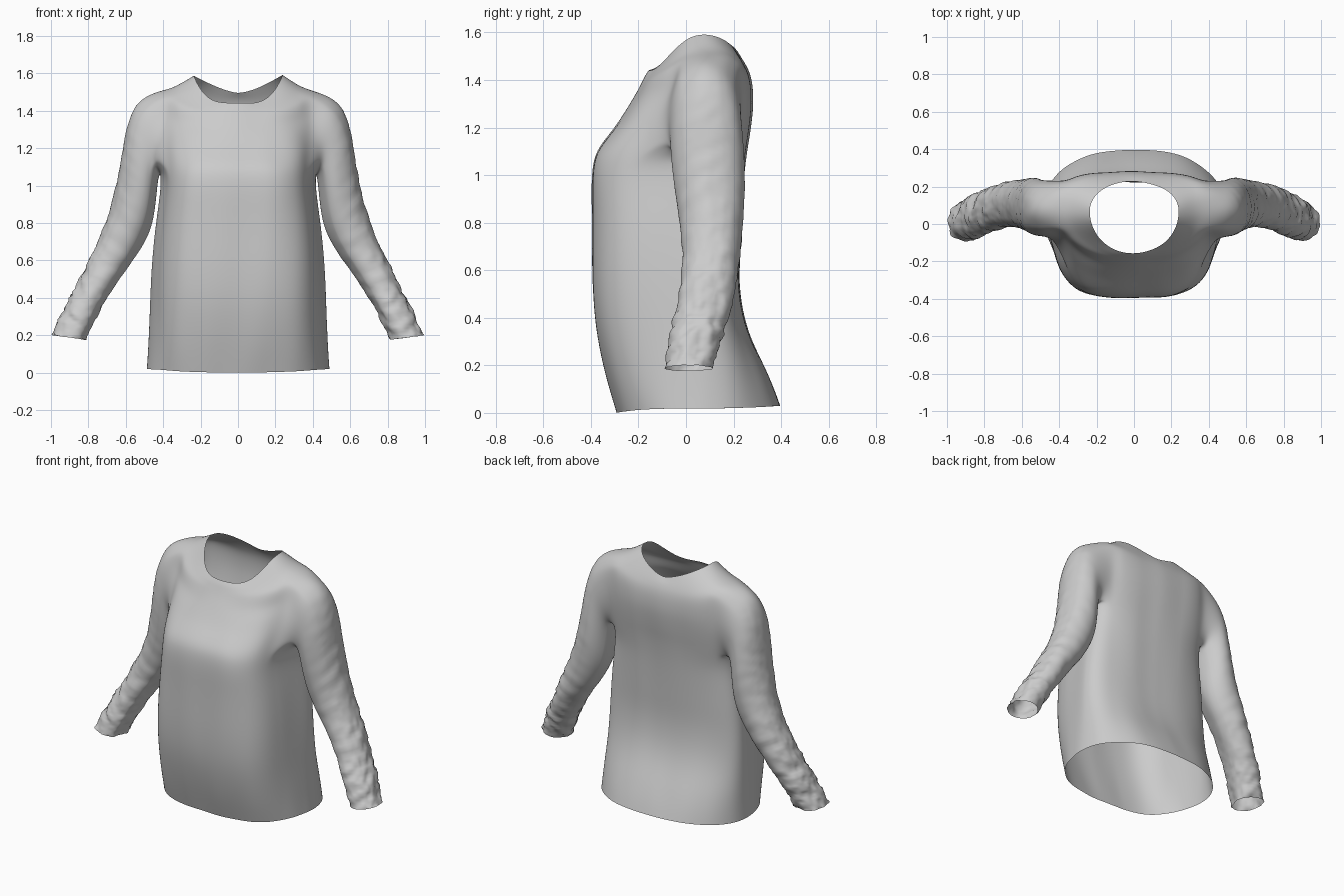
import bpy, bmesh, math
from mathutils import Vector, noise

if "Cube" in bpy.data.objects:
    bpy.data.objects.remove(bpy.data.objects["Cube"])

COLS = 24          # columns on half the body, front centre to back centre
ARM = (9, 17)      # columns cut out for the armhole

# Lower body rings: z, half width, front y, back y
lower = [
    (0.00, 0.492, -0.290, 0.397), (0.10, 0.485, -0.320, 0.372),
    (0.20, 0.479, -0.347, 0.330), (0.32, 0.473, -0.373, 0.272),
    (0.44, 0.469, -0.389, 0.236), (0.58, 0.462, -0.395, 0.222),
    (0.72, 0.450, -0.394, 0.227), (0.86, 0.432, -0.394, 0.233),
    (0.98, 0.415, -0.396, 0.240),
]
# Chest to neckline rings: front z, side z, back z, half width, front y, back y, side y
upper = [
    (1.08, 1.07, 1.09, 0.415, -0.386, 0.252, 0.07),
    (1.14, 1.15, 1.16, 0.420, -0.345, 0.264, 0.08),
    (1.20, 1.23, 1.23, 0.425, -0.298, 0.274, 0.09),
    (1.26, 1.31, 1.29, 0.430, -0.260, 0.280, 0.09),
    (1.31, 1.39, 1.34, 0.432, -0.230, 0.280, 0.09),
    (1.35, 1.46, 1.385, 0.428, -0.206, 0.276, 0.09),
    (1.38, 1.505, 1.42, 0.410, -0.190, 0.268, 0.09),
    (1.40, 1.520, 1.445, 0.355, -0.180, 0.258, 0.09),
    (1.42, 1.550, 1.467, 0.295, -0.170, 0.246, 0.08),
    (1.44, 1.588, 1.492, 0.237, -0.156, 0.226, 0.07),
]
# Sleeve rings: outer x, z, inner x, z, front y, back y
sleeve = [
    (0.500, 1.475, 0.425, 1.04, -0.078, 0.240), (0.565, 1.415, 0.430, 0.99, -0.070, 0.240),
    (0.607, 1.280, 0.437, 0.92, -0.066, 0.248), (0.632, 1.100, 0.448, 0.83, -0.052, 0.252),
    (0.670, 0.920, 0.472, 0.74, -0.032, 0.245), (0.725, 0.750, 0.535, 0.63, -0.015, 0.235),
    (0.795, 0.610, 0.610, 0.53, -0.020, 0.220), (0.865, 0.460, 0.690, 0.41, -0.045, 0.192),
    (0.935, 0.330, 0.755, 0.30, -0.072, 0.155), (0.995, 0.200, 0.812, 0.175, -0.095, 0.110),
]


def body_ring(bm, zf, zs, zb, a, yf, yb, cy, nf, nb, taper, pf=3, pb=3):
    """Half a rounded-rectangle ring whose height varies from front to side to back."""
    ring = []
    for k in range(COLS + 1):
        t = math.pi * k / COLS
        s, c = abs(math.sin(t)), math.cos(t)
        front = k <= COLS / 2
        n = nf if front else nb
        if k in (0, COLS):
            s = 0.0
        u, v = s ** (2 / n), abs(c) ** (2 / n)
        y = cy + v * ((yf - cy) if front else (yb - cy))
        z0, p = (zf, pf) if front else (zb, pb)
        x = a * u * (1 - taper * v * front)
        ring.append(bm.verts.new((x, y, z0 + (zs - z0) * u ** p)))
    return ring


bm = bmesh.new()
# Body rows
rows = []
for i, (z, a, yf, yb) in enumerate(lower):
    f = i / (len(lower) - 1)
    hem = (0.0, 0.018, 0.028) if i == 0 else (z, z, z)
    rows.append(body_ring(bm, *hem, a, yf, yb, 0.05 + 0.01 * f, 3.3 + 0.9 * f,
                          2.3 + 0.5 * f, 0.14))
for i, r in enumerate(upper):
    f = i / (len(upper) - 1)
    g = max(0.0, (f - 0.65) / 0.35)
    rows.append(body_ring(bm, *r, max(2.1, 3.9 - 4 * f), 3.1 - g, max(0, 0.13 - 0.2 * f),
                          3 + g, 3 - 1.6 * g))
r0, r1 = len(lower), len(lower) + 6
for r in range(len(rows) - 1):
    for c in range(COLS):
        if r0 <= r < r1 and ARM[0] <= c < ARM[1]:
            continue
        bm.faces.new((rows[r][c], rows[r][c + 1], rows[r + 1][c + 1], rows[r + 1][c]))

# Sleeve grown from the armhole edge
c0, c1 = ARM
loop = ([rows[r0][c] for c in range(c0, c1)] + [rows[r][c1] for r in range(r0, r1)]
        + [rows[r1][c] for c in range(c1, c0, -1)] + [rows[r][c0] for r in range(r1, r0, -1)])
angles = [math.atan2((v.co.z - 1.29) / 0.21, (v.co.y - 0.085) / 0.16) for v in loop]
prev = loop
for ox, oz, ix, iz, yf, yb in sleeve:
    outer, inner = Vector((ox, 0, oz)), Vector((ix, 0, iz))
    mid = (outer + inner) / 2 + Vector((0, (yf + yb) / 2, 0))
    ring = [bm.verts.new(mid + math.sin(t) * (outer - inner) / 2
                         + Vector((0, math.cos(t) * (yb - yf) / 2, 0))) for t in angles]
    for k in range(len(ring)):
        j = (k + 1) % len(ring)
        bm.faces.new((prev[k], prev[j], ring[j], ring[k]))
    prev = ring

# Relax the seam where sleeve and body meet
seam = [v for v in bm.verts if 0.34 < v.co.x < 0.56 and v.co.z > 1.12 and not v.is_boundary]
for _ in range(2):
    bmesh.ops.smooth_vert(bm, verts=seam, factor=0.4, use_axis_x=True, use_axis_y=True,
                          use_axis_z=False)
bmesh.ops.recalc_face_normals(bm, faces=bm.faces)
mesh = bpy.data.meshes.new("shirt")
bm.to_mesh(mesh)
bm.free()
shirt = bpy.data.objects.new("shirt", mesh)
bpy.context.collection.objects.link(shirt)
bpy.context.view_layer.objects.active = shirt
shirt.select_set(True)

# Mirror to the other side and smooth
m = shirt.modifiers.new("mirror", 'MIRROR')
m.use_clip = True
s = shirt.modifiers.new("smooth", 'SUBSURF')
s.levels = s.render_levels = 3
for name in ("mirror", "smooth"):
    bpy.ops.object.modifier_apply(modifier=name)

# Cloth folds: bunched wrinkles along the sleeves, soft vertical folds on the body
moves = []
for v in shirt.data.vertices:
    x, y, z = v.co
    arm = min(1.0, max(0.0, (abs(x) - 0.5) / 0.4))
    along = abs(x) * 0.45 - z * 0.9
    bunch = noise.noise(Vector((along * 20 + y * 8, y * 11, x * 8)))
    fine = noise.noise(Vector((along * 45, y * 25, 3 + x * 14)))
    drape = noise.noise(Vector((x * 6, y * 6, z * 1.3 + 7)))
    d = arm * (0.012 * bunch + 0.012 * arm * fine) + (1 - arm) * 0.006 * drape
    moves.append(v.normal * d)
for v, d in zip(shirt.data.vertices, moves):
    v.co += d
low = min(v.co.z for v in shirt.data.vertices)
for v in shirt.data.vertices:
    v.co.z -= low
bpy.ops.object.shade_smooth()
